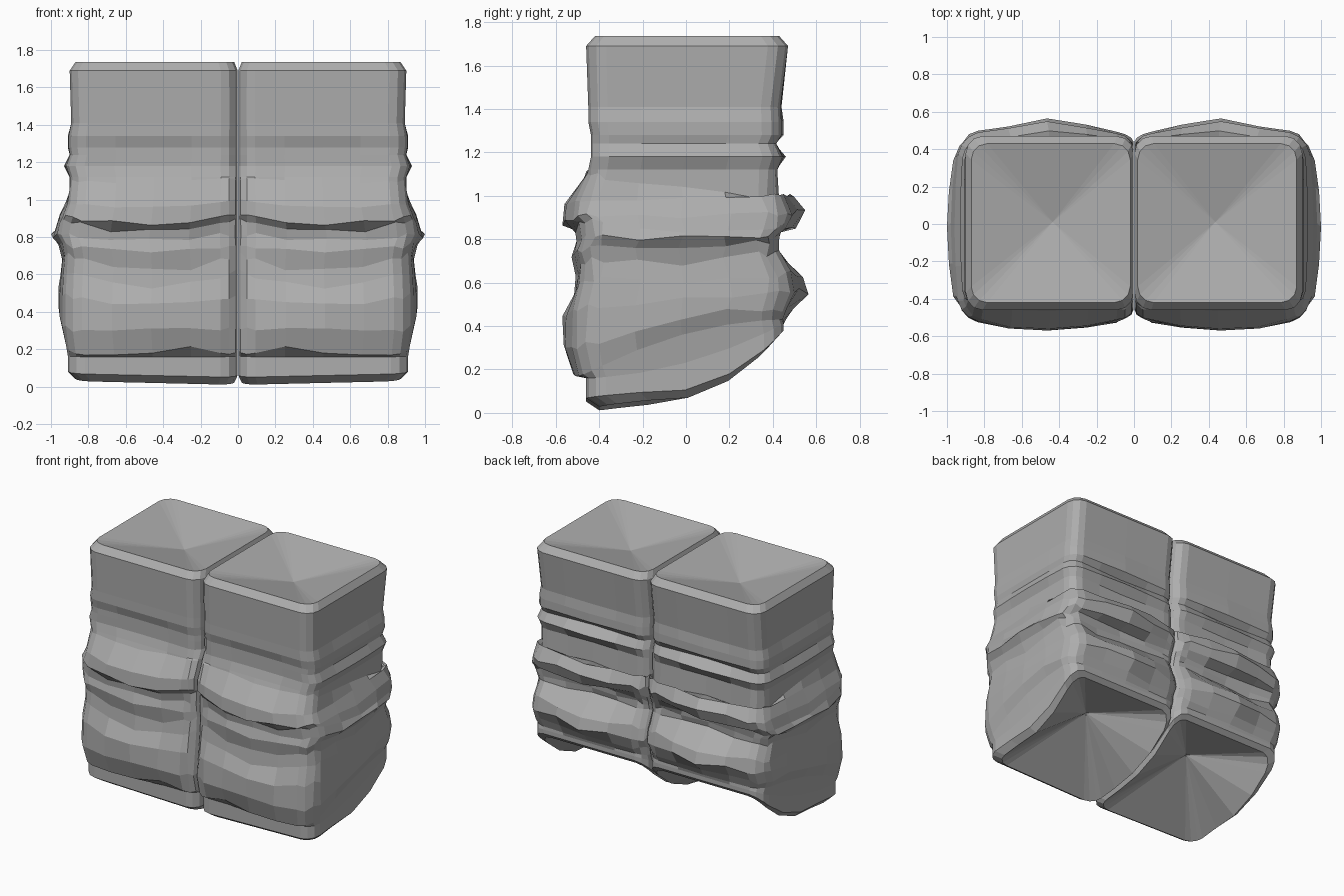
import bpy, bmesh, math, random
from mathutils import Vector

if "Cube" in bpy.data.objects:
    bpy.data.objects.remove(bpy.data.objects["Cube"])
random.seed(4)

grey = bpy.data.materials.new("cloth grey")
grey.diffuse_color = (0.42, 0.42, 0.42, 1)
grey.use_nodes = True
grey.node_tree.nodes["Principled BSDF"].inputs["Base Color"].default_value = grey.diffuse_color

# Slanted hem and folds: z front, z back, y front, y back, x outer
FOLDS = [
    (0.01, 0.35, -0.40, 0.42, 0.87),
    (0.05, 0.38, -0.46, 0.45, 0.91),
    (0.16, 0.41, -0.46, 0.45, 0.91),
    (0.17, 0.43, -0.52, 0.46, 0.93),
    (0.30, 0.48, -0.57, 0.50, 0.96),
    (0.45, 0.56, -0.56, 0.57, 0.96),
    (0.53, 0.64, -0.52, 0.54, 0.95),
    (0.62, 0.74, -0.50, 0.41, 0.94),
    (0.72, 0.79, -0.52, 0.41, 0.96),
    (0.78, 0.82, -0.50, 0.42, 1.00),
    (0.83, 0.86, -0.51, 0.50, 0.98),
    (0.86, 0.92, -0.57, 0.54, 0.96),
    (0.97, 1.00, -0.56, 0.49, 0.92),
    (1.10, 0.98, -0.46, 0.41, 0.90),
]
# Level upper rings: z, y front, y back, x outer
UPPER = [
    (1.12, -0.45, 0.41, 0.90),
    (1.18, -0.43, 0.46, 0.93),
    (1.24, -0.43, 0.40, 0.90),
    (1.28, -0.43, 0.45, 0.91),
    (1.34, -0.45, 0.45, 0.91),
    (1.41, -0.45, 0.44, 0.89),
    (1.69, -0.46, 0.47, 0.90),
    (1.735, -0.42, 0.43, 0.87),
]
RINGS = FOLDS + [(z, z, f, b, o) for z, f, b, o in UPPER]
LAST = len(RINGS) - 1
# Extra height at mid depth, and droop of the front folds, by ring
MID = {2: -0.055, 3: 0.06, 4: 0.04, 5: 0.02}
SAG = {5: 0.03, 6: 0.09, 7: 0.09, 8: 0.04, 9: 0.04, 10: 0.06, 11: 0.06, 12: 0.02}


def outline():
    """Rounded square in -1..1, anticlockwise from above."""
    pts, r = [], 0.2
    for k in range(4):
        for j in range(4):                        # corner arc
            t = k * math.pi / 2 + j * math.pi / 6
            cx = (1 - r) * (1 if k in (0, 3) else -1)
            cy = (1 - r) * (1 if k in (0, 1) else -1)
            pts.append((cx + r * math.cos(t), cy + r * math.sin(t)))
        for s in (0.45, 0.0, -0.45):              # straight run
            x, y = s, 1.0
            for _ in range(k):
                x, y = -y, x
            pts.append((x, y))
    return pts


def ring_point(u, v, i):
    zf, zb, f, b, o = RINGS[i]
    # folds stick out most in the middle of each side
    if 2 < i < LAST - 1:
        f = -0.45 + (f + 0.45) * (1 - 0.6 * u * u)
        b = 0.43 + (b - 0.43) * (1 - 0.65 * abs(u))
        o = 0.895 + (o - 0.895) * (1 - 0.5 * v * v)
    # legs press together below the waist, so the inner corners are tighter
    if 2 < i < 15 and u < -0.7 and abs(v) > 0.7:
        v += (math.copysign(1, v) - v) * 0.5
    inner = 0.02 if i in (0, LAST) else 0.002
    x = inner + (o - inner) * (u + 1) / 2
    y = f + (b - f) * (v + 1) / 2
    z = (zf + zb) / 2 + (zb - zf) / 2 * v
    if i < 2:                                     # hem curves up to the back
        z -= (0.11 + 0.06 * v) * (1 - v * v)
        z += 0.02 * (u + 1) / 2 * (v < 0)
    z += MID.get(i, 0) * (1 - v * v)
    if i == 3 and v < -0.7:                       # lifted fold over the hem
        z += max(0, 0.05 - 0.1 * abs(u + 0.4))
    if v < 0:
        z -= SAG.get(i, 0) * u * u * v
    if 4 <= i <= 13:                              # wrinkles
        z += random.uniform(-0.016, 0.016)
        y += random.uniform(-0.01, 0.01)
    return Vector((x, y, max(z, 0)))


# One trouser leg lofted through the rings, mirrored for the other
bm = bmesh.new()
shape = outline()
n = len(shape)
rows = [[bm.verts.new(ring_point(u, v, i)) for u, v in shape]
        for i in range(len(RINGS))]
for lo, hi in zip(rows, rows[1:]):
    for i in range(n):
        j = (i + 1) % n
        bm.faces.new((lo[i], lo[j], hi[j], hi[i]))

# Sunken caps at hem and waist
hem = bm.verts.new((0.44, 0.02, 0.38))
waist = bm.verts.new((0.435, 0.01, 1.63))
for i in range(n):
    j = (i + 1) % n
    bm.faces.new((rows[0][j], rows[0][i], hem))
    bm.faces.new((rows[-1][i], rows[-1][j], waist))
bmesh.ops.recalc_face_normals(bm, faces=bm.faces)

mesh = bpy.data.meshes.new("trouser_legs")
bm.to_mesh(mesh)
bm.free()
mesh.materials.append(grey)
legs = bpy.data.objects.new("trouser_legs", mesh)
bpy.context.collection.objects.link(legs)
mirror = legs.modifiers.new("other_leg", 'MIRROR')
mirror.use_mirror_merge = False
